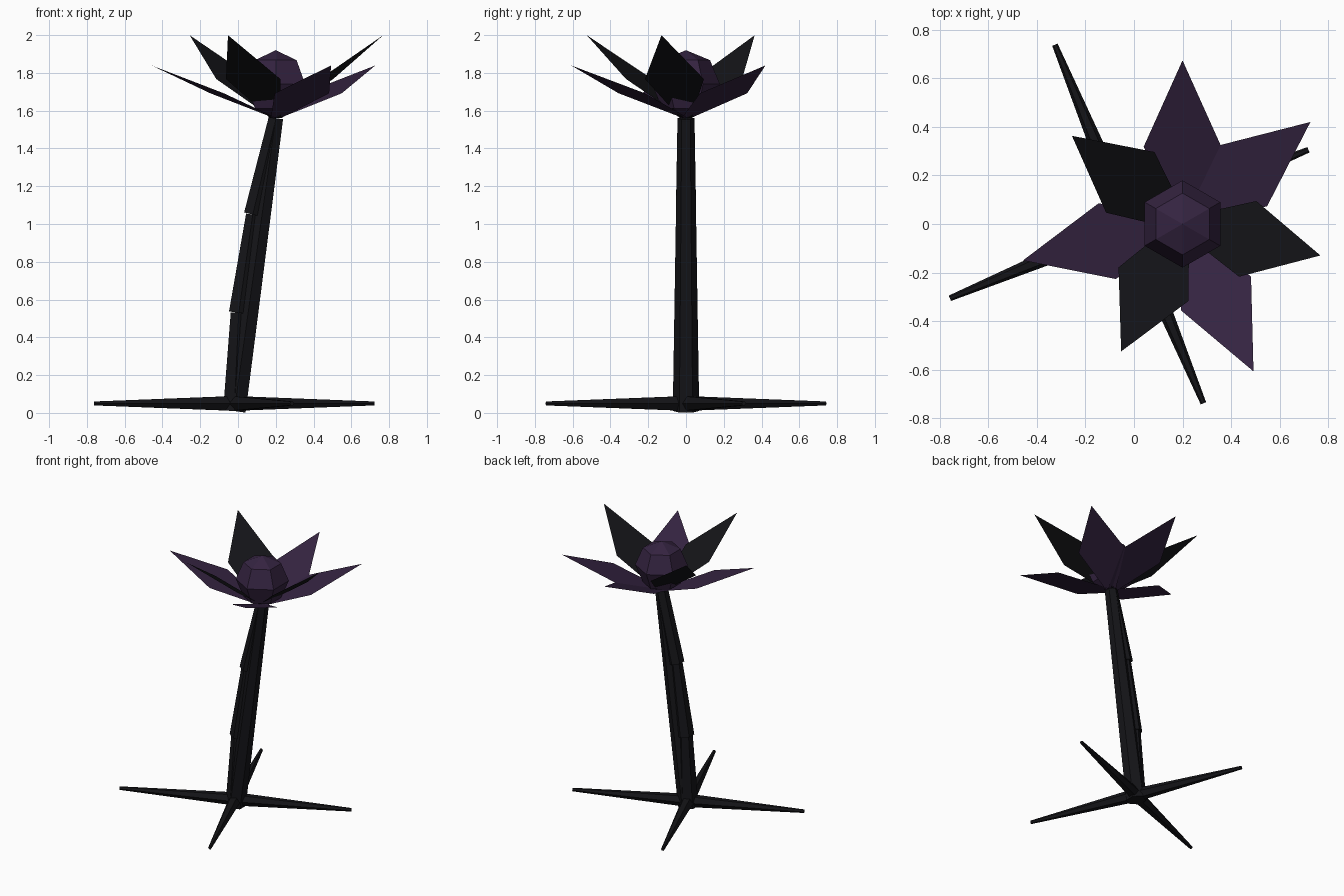
import bpy
from math import sin, cos, radians, pi, tau
from mathutils import Vector

if "Cube" in bpy.data.objects:
    bpy.data.objects.remove(bpy.data.objects["Cube"])


def material(name, rgb):
    m = bpy.data.materials.new(name)
    m.diffuse_color = (*rgb, 1)
    m.use_nodes = True
    m.node_tree.nodes["Principled BSDF"].inputs["Base Color"].default_value = m.diffuse_color
    return m


DARK = material("dark", (0.007, 0.007, 0.009))
PURPLE = material("purple", (0.035, 0.017, 0.052))


def make(name, verts, faces, mat):
    me = bpy.data.meshes.new(name)
    me.from_pydata(verts, [], faces)
    me.materials.append(mat)
    ob = bpy.data.objects.new(name, me)
    bpy.context.collection.objects.link(ob)
    return ob


def taper(name, a, b, r1, r2, mat, n=6):
    """Capped tapered rod from a to b."""
    a, b = Vector(a), Vector(b)
    axis = (b - a).normalized()
    u = Vector((0, 0, 1)).cross(axis).normalized()
    v = axis.cross(u)
    verts = [c + r * (u * cos(tau * i / n) + v * sin(tau * i / n))
             for c, r in ((a, r1), (b, r2)) for i in range(n)]
    faces = [(i, (i + 1) % n, n + (i + 1) % n, n + i) for i in range(n)]
    faces += [tuple(reversed(range(n))), tuple(range(n, 2 * n))]
    return make(name, verts, faces, mat)


# Leaning stem
taper("stem", (-0.02, 0, 0.01), (0.2, 0, 1.56), 0.07, 0.045, DARK)

# Three bark segments that bow out behind the stem
path = [(-0.02, 0, 0.01), (0.004, 0, 0.53), (0.078, 0, 1.05), (0.2, 0, 1.555)]
radii = [(0.068, 0.049), (0.06, 0.041), (0.054, 0.045)]
for i, (r1, r2) in enumerate(radii):
    taper(f"stem_segment_{i + 1}", path[i], path[i + 1], r1, r2, DARK)

# Four roots
for i in range(4):
    t = radians(22.5 + 90 * i)
    taper(f"root_{i + 1}", (-0.02, 0, 0.05),
          (-0.02 + 0.8 * cos(t), 0.8 * sin(t), 0.05), 0.045, 0.012, DARK)

# Bud: six-sided ball with four bands
R, n = 0.18, 6
centre = Vector((0.2, 0, 1.74))
verts = [centre + Vector((0, 0, -R))]
for k in (-1, 0, 1):
    for i in range(n):
        t = pi / 2 + tau * i / n
        p = k * pi / 4
        verts.append(centre + R * Vector((cos(p) * cos(t), cos(p) * sin(t), sin(p))))
verts.append(centre + Vector((0, 0, R)))
faces = []
for i in range(n):
    j = (i + 1) % n
    faces.append((0, 1 + j, 1 + i))
    for k in (0, n):
        faces.append((1 + k + i, 1 + k + j, 1 + k + n + j, 1 + k + n + i))
    faces.append((1 + 2 * n + i, 1 + 2 * n + j, 1 + 3 * n))
make("bud", verts, faces, PURPLE)

# Seven flat petals: alternating low purple and steep dark
outline = [(0, -0.03), (0.345, -0.16), (0.73, 0), (0.345, 0.16), (0, 0.03)]
for i in range(7):
    t = pi / 2 + tau * i / 7
    tilt = radians(22.5 if i % 2 == 0 else 37)
    verts = [(0.2 + s * cos(tilt) * cos(t) - w * sin(t),
              s * cos(tilt) * sin(t) + w * cos(t),
              1.56 + s * sin(tilt)) for s, w in outline]
    make(f"petal_{i + 1}", verts, [(0, 1, 2, 3, 4)], DARK if i % 2 else PURPLE)
